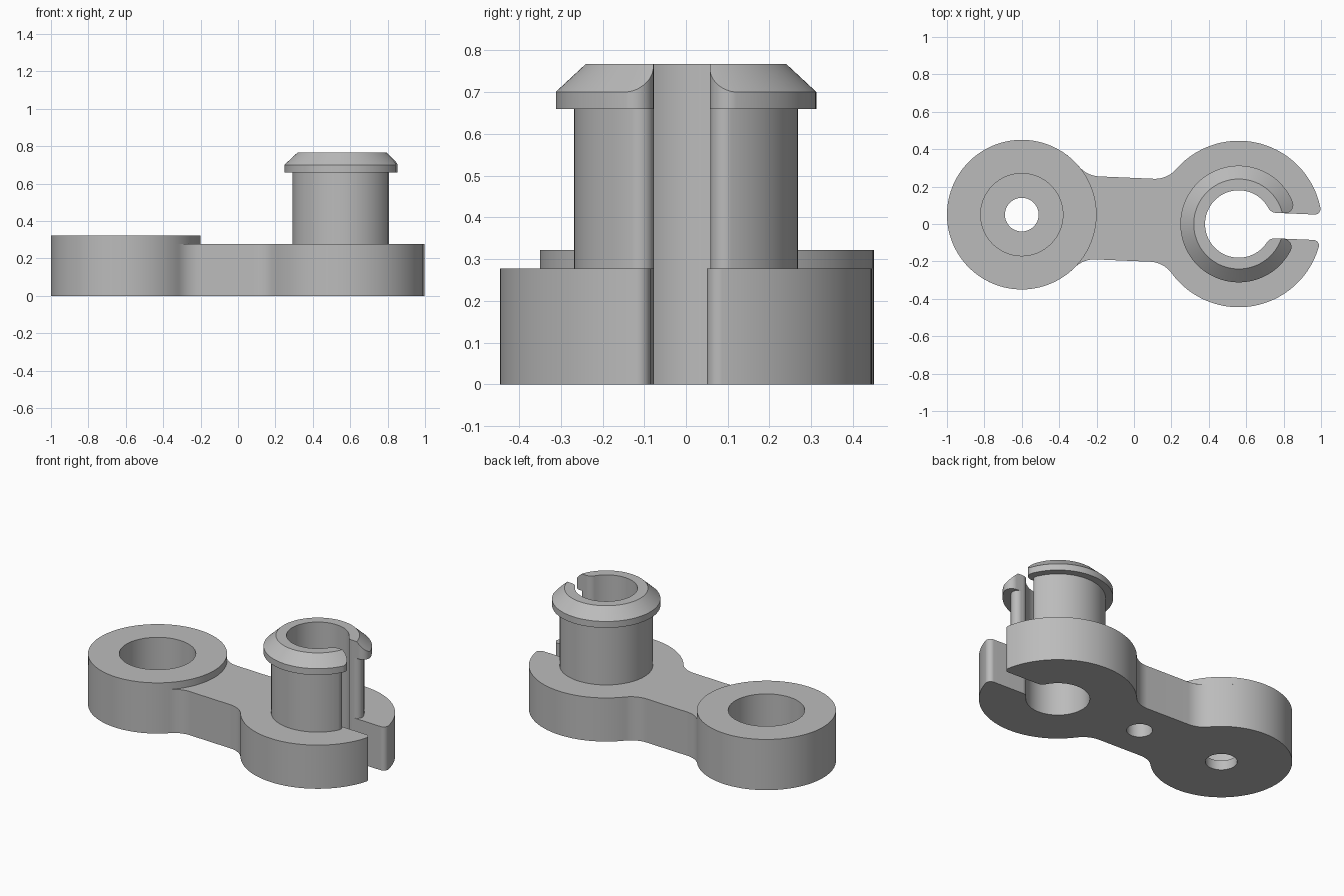
import bpy, bmesh
from math import pi, sqrt, atan2, hypot, radians, cos, sin

cube = bpy.data.objects.get("Cube")
if cube:
    bpy.data.objects.remove(cube, do_unlink=True)

# One grey plastic
grey = bpy.data.materials.new("plain grey")
grey.use_nodes = True
grey.diffuse_color = (0.5, 0.5, 0.5, 1)
grey.node_tree.nodes["Principled BSDF"].inputs["Base Color"].default_value = (0.5, 0.5, 0.5, 1)

# Link layout: local x runs from the hub centre to the post centre
HUB = (-0.6, 0.05)
POST = (0.56, 0.0)
LENGTH = hypot(POST[0] - HUB[0], POST[1] - HUB[1])
TILT = atan2(POST[1] - HUB[1], POST[0] - HUB[0])
HUB_R, BASE_R, BORE_R = 0.4, 0.445, 0.18
WEB, WEB_FILLET = 0.222, 0.15
SLOT = 0.068
BODY_TOP, HUB_TOP, RIM, TOP = 0.277, 0.322, 0.66, 0.767


def arc(cx, cy, r, a0, a1):
    n = max(6, int(abs(a1 - a0) / radians(3)))
    return [(cx + r * cos(a0 + (a1 - a0) * i / n),
             cy + r * sin(a0 + (a1 - a0) * i / n)) for i in range(n + 1)]


def jaw(outer, start, fillet, inner_fillet=0.05):
    """Upper half of a slotted ring, from its outer wall round to the bore."""
    y = SLOT + fillet
    x = sqrt((outer - fillet) ** 2 - y ** 2)
    a = atan2(y, x)
    yi = SLOT + inner_fillet
    xi = sqrt((BORE_R + inner_fillet) ** 2 - yi ** 2)
    b = atan2(yi, xi)
    return (arc(0, 0, outer, start, a) + arc(x, y, fillet, a, -pi / 2)
            + arc(xi, yi, inner_fillet, -pi / 2, b - pi) + arc(0, 0, BORE_R, b, pi))


def mirrored(half):
    return half + [(x, -y) for x, y in reversed(half)]


def place(ob, along):
    ob.location = (HUB[0] + along * cos(TILT), HUB[1] + along * sin(TILT), 0)
    ob.rotation_euler.z = TILT
    ob.data.materials.append(grey)
    return ob


def new_object(name, bm, along):
    bmesh.ops.recalc_face_normals(bm, faces=bm.faces)
    mesh = bpy.data.meshes.new(name)
    bm.to_mesh(mesh)
    bm.free()
    ob = bpy.data.objects.new(name, mesh)
    bpy.context.collection.objects.link(ob)
    return place(ob, along)


def prism(name, outline, z0, z1, along=0):
    pts = []
    for p in outline + outline[:1]:
        if not pts or hypot(p[0] - pts[-1][0], p[1] - pts[-1][1]) > 1e-4:
            pts.append(p)
    pts.pop()
    bm = bmesh.new()
    face = bm.faces.new([bm.verts.new((x, y, z0)) for x, y in pts])
    grown = bmesh.ops.extrude_face_region(bm, geom=[face], use_keep_orig=True)["geom"]
    bmesh.ops.translate(bm, vec=(0, 0, z1 - z0),
                        verts=[g for g in grown if isinstance(g, bmesh.types.BMVert)])
    return new_object(name, bm, along)


def cone(name, r0, r1, z0, z1, along=0):
    bm = bmesh.new()
    bmesh.ops.create_cone(bm, cap_ends=True, segments=120, radius1=r0, radius2=r1, depth=z1 - z0)
    bmesh.ops.translate(bm, vec=(0, 0, (z0 + z1) / 2), verts=bm.verts)
    return new_object(name, bm, along)


def select(ob):
    bpy.ops.object.select_all(action='DESELECT')
    ob.select_set(True)
    bpy.context.view_layer.objects.active = ob


def combine(ob, cutter, operation='DIFFERENCE'):
    cutter.hide_render = True
    mod = ob.modifiers.new("cut", 'BOOLEAN')
    mod.operation, mod.solver, mod.object = operation, 'EXACT', cutter
    bpy.context.view_layer.update()
    select(ob)
    bpy.ops.object.modifier_apply(modifier=mod.name)
    bpy.data.objects.remove(cutter, do_unlink=True)


# Link body: hub disc, filleted web and slotted base in one outline
fy = WEB + WEB_FILLET
hx = sqrt((HUB_R + WEB_FILLET) ** 2 - fy ** 2)
bx = sqrt((BASE_R + WEB_FILLET) ** 2 - fy ** 2)
ha, ba = atan2(fy, hx), atan2(fy, bx)
half = (arc(0, 0, HUB_R, pi, ha)
        + arc(hx, fy, WEB_FILLET, ha + pi, 1.5 * pi)
        + arc(LENGTH - bx, fy, WEB_FILLET, 1.5 * pi, 2 * pi - ba)
        + [(x + LENGTH, y) for x, y in jaw(BASE_R, pi - ba, 0.03)])
body = prism("link_body", mirrored(half), 0, BODY_TOP)

# Counterbored hub hole and blind hole under the web
combine(body, cone("counterbore_cutter", 0.22, 0.22, 0.06, 0.5))
combine(body, cone("hub_hole_cutter", 0.09, 0.09, -0.1, 0.15))
combine(body, cone("web_hole_cutter", 0.073, 0.073, -0.1, 0.12, LENGTH / 2))

# Raised hub rim
hub = prism("hub_rim", arc(0, 0, HUB_R, pi, -pi), BODY_TOP, HUB_TOP)
combine(hub, cone("rim_cutter", 0.22, 0.22, 0.1, 0.5))

# Slotted snap post
post = prism("snap_post", mirrored(jaw(0.268, pi, 0.035)), BODY_TOP, RIM, LENGTH)

# Snap collar: slotted ring trimmed by a cone for the chamfer
collar = prism("snap_collar", mirrored(jaw(0.312, pi, 0.045)), RIM, TOP, LENGTH)
combine(collar, cone("chamfer_cutter", 0.42, 0.205, 0.6, 0.8, LENGTH), 'INTERSECT')

for ob in (body, hub, post, collar):
    select(ob)
    bpy.ops.object.shade_smooth_by_angle(angle=radians(30))
